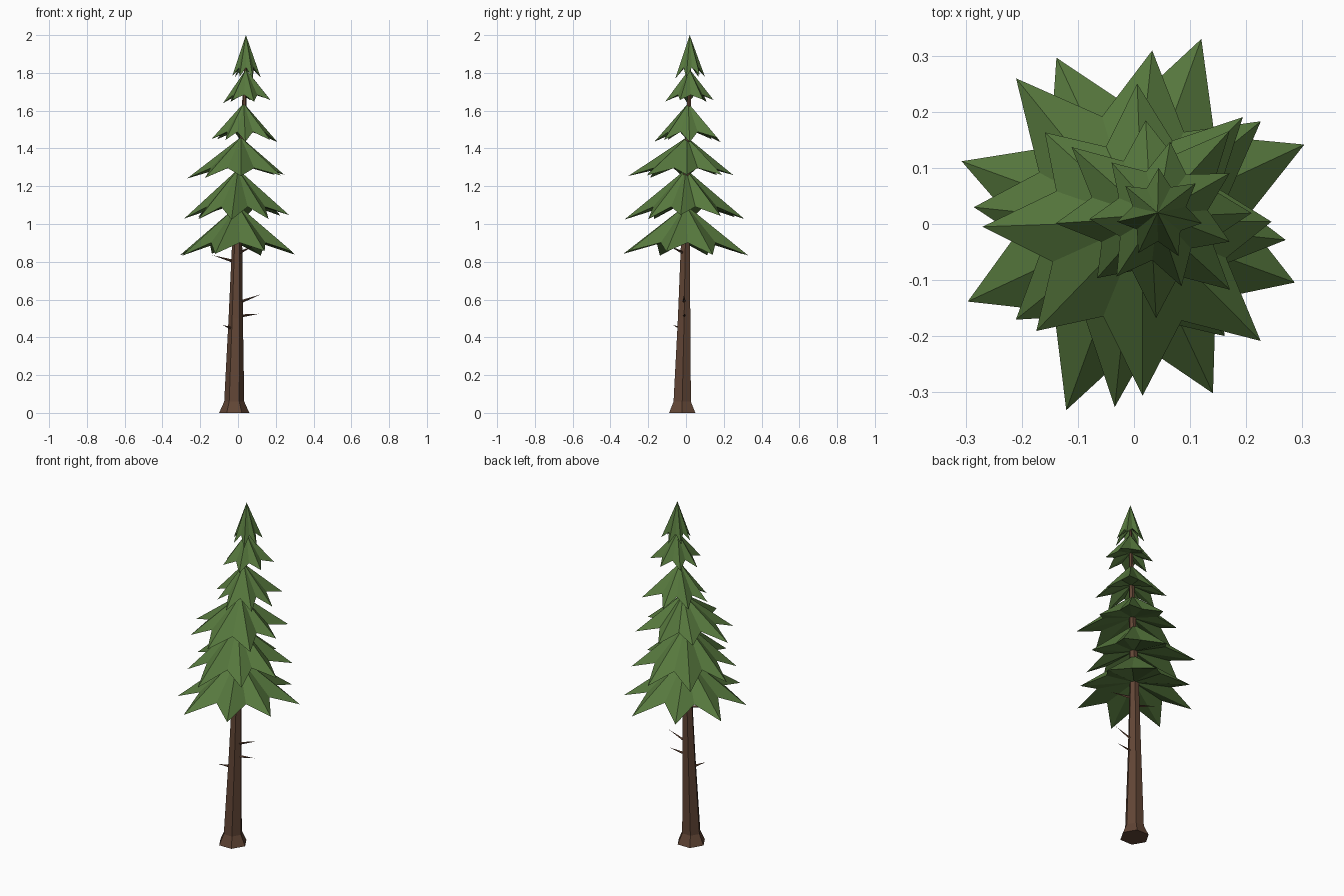
import bpy, random
from math import sin, cos, radians, tau
from mathutils import Vector

if "Cube" in bpy.data.objects:
    bpy.data.objects.remove(bpy.data.objects["Cube"])

random.seed(4)


def material(name, rgb):
    m = bpy.data.materials.new(name)
    m.diffuse_color = (*rgb, 1)
    m.use_nodes = True
    m.node_tree.nodes["Principled BSDF"].inputs["Base Color"].default_value = m.diffuse_color
    return m


bark = material("bark", (0.12, 0.06, 0.036))
needles = material("needles", (0.095, 0.19, 0.048))


def make(name, verts, faces, mat):
    me = bpy.data.meshes.new(name)
    me.from_pydata(verts, [], faces)
    me.materials.append(mat)
    ob = bpy.data.objects.new(name, me)
    bpy.context.collection.objects.link(ob)
    return ob


# Trunk: flared six-sided tube that leans slightly (x, y, z, radius)
path = [(-0.02, -0.02, 0, 0.08), (-0.02, -0.02, 0.06, 0.053),
        (-0.012, -0.01, 0.5, 0.038), (-0.004, -0.003, 0.93, 0.026),
        (0.012, 0.004, 1.25, 0.02), (0.03, 0.015, 1.55, 0.014),
        (0.042, 0.02, 1.88, 0.006)]
N = 6
verts, faces = [], []
for x, y, z, r in path:
    verts += [(x + r * cos(tau * i / N), y + r * sin(tau * i / N), z) for i in range(N)]
for k in range(len(path) - 1):
    for i in range(N):
        j = (i + 1) % N
        faces.append((k * N + i, k * N + j, k * N + N + j, k * N + N + i))
faces += [tuple(reversed(range(N))), tuple(range(len(verts) - N, len(verts)))]
make("trunk", verts, faces, bark)

# Dead twigs: thin four-sided spikes on the bare trunk
twigs = [((-0.015, -0.005, 0.80), (-0.135, 0.01, 0.835)),
         ((0.005, -0.01, 0.585), (0.12, -0.01, 0.627)),
         ((0.005, -0.01, 0.512), (0.113, -0.005, 0.525)),
         ((-0.03, -0.02, 0.445), (-0.08, -0.07, 0.465)),
         ((0.0, -0.01, 0.845), (0.085, -0.09, 0.885))]
for n, (a, b) in enumerate(twigs):
    a, b = Vector(a), Vector(b)
    side = (b - a).cross(Vector((0, 0, 1))).normalized()
    up = side.cross(b - a).normalized()
    ring = [a + 0.009 * (cos(tau * i / 4) * side + sin(tau * i / 4) * up) for i in range(4)]
    make(f"twig_{n + 1}", ring + [b],
         [(1, 0, 4), (2, 1, 4), (3, 2, 4), (0, 3, 4), (0, 1, 2, 3)], bark)


# Foliage tier: star-shaped cone with ridged drooping tips and a hollowed underside
def tier(name, centre, apex, tip_z, start, radii):
    cx, cy = centre
    n = len(radii)
    drop = apex[2] - tip_z
    verts = [apex, (apex[0], apex[1], tip_z + 0.36 * drop)]
    for i, r in enumerate(radii):
        a = radians(start) + tau * i / n
        b = a + tau / n / 2
        q = 0.62 * (r + radii[(i + 1) % n]) / 2
        verts.append((cx + r * cos(a), cy + r * sin(a), tip_z + random.uniform(-0.015, 0.015)))
        verts.append((cx + q * cos(b), cy + q * sin(b), tip_z + 0.22 * drop))
    faces = []
    for i in range(2 * n):
        p, q = 2 + i, 2 + (i + 1) % (2 * n)
        faces += [(0, p, q), (1, q, p)]
    make(name, verts, faces, needles)


tier("foliage_1", (0, 0), (0.0, 0.0, 1.10), 0.845, 25,
     [.335, .351, .327, .327, .327, .353, .333, .305])
tier("foliage_2", (0, 0), (0.0, 0.0, 1.29), 1.035, 39,
     [.291, .311, .334, .287, .271, .328, .257, .272])
tier("foliage_3", (0.01, 0), (0.015, 0.005, 1.46), 1.25, 46,
     [.265, .25, .235, .28, .265, .306, .30, .235])
tier("foliage_4", (0.03, 0.01), (0.03, 0.012, 1.64), 1.445, 48,
     [.21, .175, .19, .17, .143, .178, .19, .18])
tier("foliage_5", (0.045, 0.018), (0.042, 0.018, 1.82), 1.645, 30,
     [.145, .13, .125, .125, .135, .135, .135])
tier("foliage_6", (0.043, 0.02), (0.042, 0.02, 2.0), 1.78, 38,
     [.085, .08, .075, .075, .08, .085, .08])
